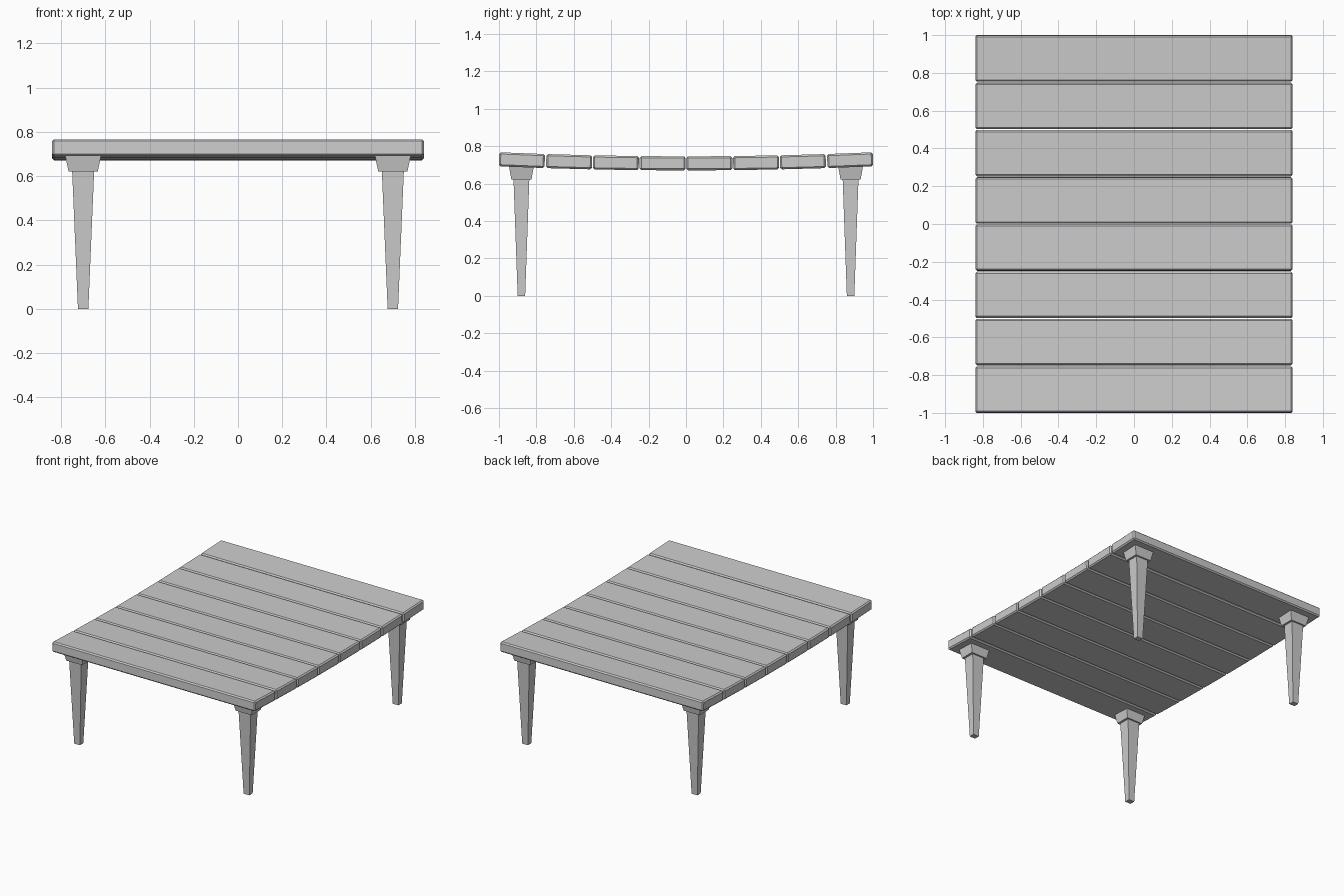
import bpy, bmesh, math
from mathutils import Matrix

if "Cube" in bpy.data.objects:
    bpy.data.objects.remove(bpy.data.objects["Cube"])


def make_object(name, bm):
    bmesh.ops.recalc_face_normals(bm, faces=bm.faces)
    mesh = bpy.data.meshes.new(name)
    bm.to_mesh(mesh)
    bm.free()
    obj = bpy.data.objects.new(name, mesh)
    bpy.context.collection.objects.link(obj)
    return obj


def sag(y):
    return 0.708 + 0.022 * y * y


# Tabletop: eight bevelled planks following a shallow sag
PLANKS, PITCH, GAP = 8, 0.25, 0.005
for i in range(PLANKS):
    y0 = -1 + i * PITCH
    y1 = y0 + PITCH
    slope = math.atan2(sag(y1) - sag(y0), PITCH)
    bm = bmesh.new()
    bmesh.ops.create_cube(bm, size=1, matrix=Matrix.Diagonal((1.68, PITCH - GAP, 0.075, 1)))
    bmesh.ops.bevel(bm, geom=bm.edges[:], offset=0.009, segments=1, affect='EDGES')
    plank = make_object(f"plank_{i + 1}", bm)
    # end planks reach the full length of two units
    shift = GAP / 2 * (-1 if i == 0 else 1 if i == PLANKS - 1 else 0)
    plank.location = (0, (y0 + y1) / 2 + shift, (sag(y0) + sag(y1)) / 2)
    plank.rotation_euler.x = slope


def tapered_block(bm, low, high):
    """Four-sided block between two (z, width_x, width_y) sections."""
    rings = []
    for z, wx, wy in (low, high):
        rings.append([bm.verts.new((sx * wx / 2, sy * wy / 2, z))
                      for sx, sy in ((-1, -1), (1, -1), (1, 1), (-1, 1))])
    a, b = rings
    bm.faces.new(a)
    bm.faces.new(b)
    for k in range(4):
        n = (k + 1) % 4
        bm.faces.new((a[k], a[n], b[n], b[k]))


# Legs: tapered post under a flared cap at each corner
for side, sx in (("left", -1), ("right", 1)):
    for end, sy in (("front", -1), ("back", 1)):
        for part, low, high in (
                ("leg", (0, 0.047, 0.04), (0.63, 0.10, 0.085)),
                ("leg_cap", (0.622, 0.132, 0.108), (0.695, 0.163, 0.133))):
            bm = bmesh.new()
            tapered_block(bm, low, high)
            obj = make_object(f"{end}_{side}_{part}", bm)
            obj.location = (sx * 0.70, sy * 0.88, 0)
